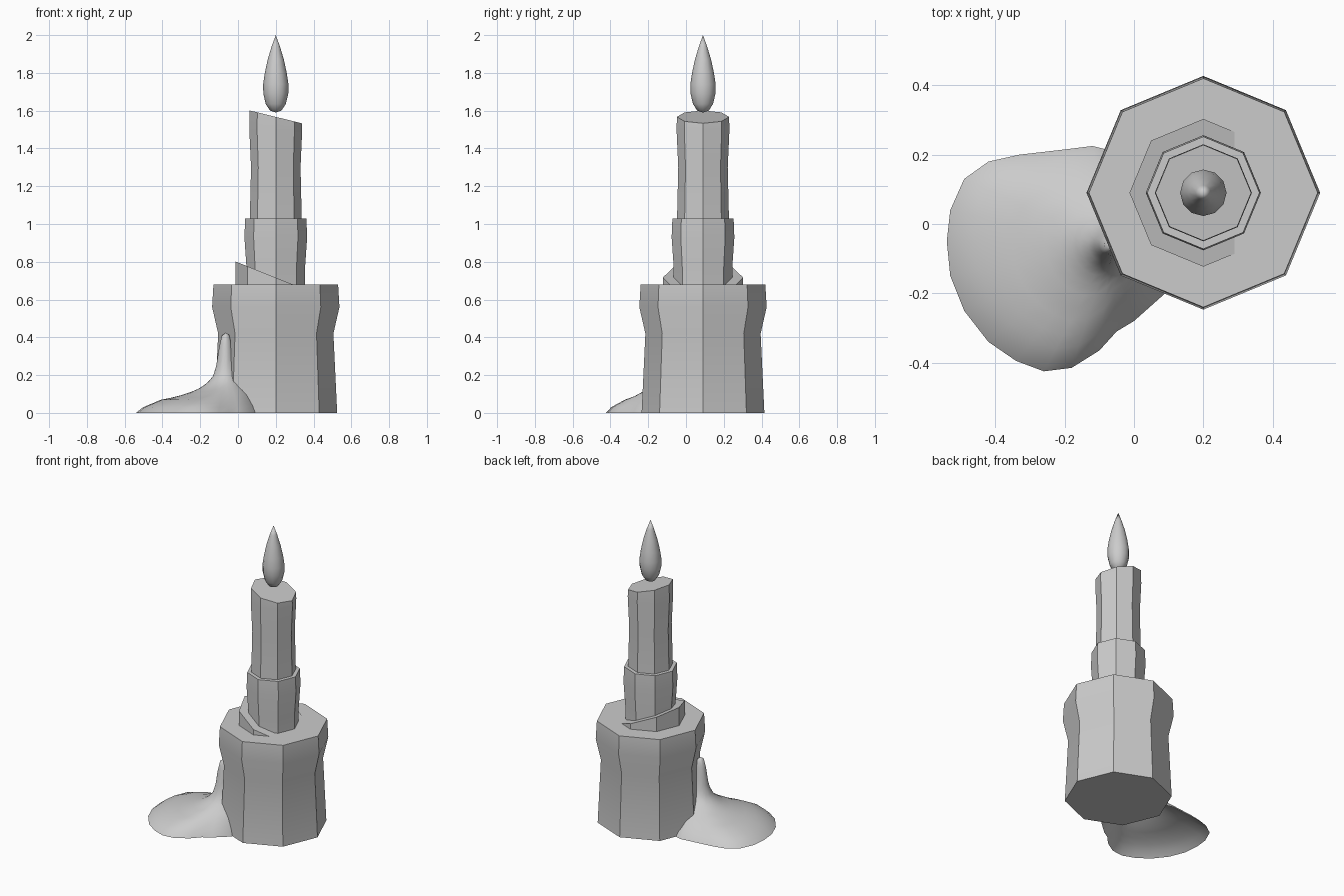
import bpy, bmesh, math
from mathutils import Vector

cube = bpy.data.objects.get("Cube")
if cube:
    bpy.data.objects.remove(cube, do_unlink=True)

CX, CY = 0.2, 0.09  # candle axis

wax = bpy.data.materials.new("grey_wax")
wax.use_nodes = True
wax.diffuse_color = (0.6, 0.6, 0.6, 1)
wax.node_tree.nodes["Principled BSDF"].inputs["Base Color"].default_value = (0.6, 0.6, 0.6, 1)


def loft(name, rings, angle, cap_start=True, cap_end=True):
    """Skin a stack of point rings, then shade smooth below the given angle."""
    bm = bmesh.new()
    loops = [[bm.verts.new(p) for p in ring] for ring in rings]
    n = len(loops[0])
    for low, high in zip(loops, loops[1:]):
        for i in range(n):
            j = (i + 1) % n
            bm.faces.new((low[i], low[j], high[j], high[i]))
    if cap_start:
        bm.faces.new(loops[0][::-1])
    if cap_end:
        bm.faces.new(loops[-1])
    bmesh.ops.remove_doubles(bm, verts=bm.verts, dist=0.0005)
    mesh = bpy.data.meshes.new(name)
    bm.to_mesh(mesh)
    bm.free()
    mesh.materials.append(wax)
    obj = bpy.data.objects.new(name, mesh)
    bpy.context.collection.objects.link(obj)
    bpy.ops.object.select_all(action="DESELECT")
    obj.select_set(True)
    bpy.context.view_layer.objects.active = obj
    bpy.ops.object.shade_smooth_by_angle(angle=math.radians(angle))
    return obj


def turned(name, profile, sides=8, slope=0.0, angle=30):
    """Faceted column from (radius, height) pairs; slope tilts the top along x."""
    rings = []
    for k, (r, z) in enumerate(profile):
        tilt = slope if k == len(profile) - 1 else 0
        ring = []
        for i in range(sides):
            a = math.tau * i / sides
            dx = r * math.cos(a)
            ring.append((CX + dx, CY + r * math.sin(a), z - tilt * dx))
        rings.append(ring)
    return loft(name, rings, angle)


def lerp(table, x):
    """Piecewise linear lookup."""
    for (x0, y0), (x1, y1) in zip(table, table[1:]):
        if x <= x1:
            return y0 + (y1 - y0) * (x - x0) / (x1 - x0)
    return table[-1][1]


# Candle tiers, widest at the bottom
turned("base_tier", [(0.325, 0), (0.305, 0.42), (0.337, 0.56), (0.33, 0.68)])
turned("sloped_collar", [(0.213, 0.6), (0.213, 0.716)], slope=0.4)
turned("middle_tier", [(0.155, 0.66), (0.155, 0.77), (0.166, 0.93), (0.162, 1.03)])
turned("top_tier", [(0.138, 1.0), (0.131, 1.3), (0.14, 1.5), (0.138, 1.567)], slope=0.245)

# Flame
turned("flame", [(0.0001, 1.59), (0.03, 1.6), (0.053, 1.635), (0.066, 1.69), (0.067, 1.74),
                 (0.058, 1.8), (0.043, 1.87), (0.022, 1.94), (0.0001, 2.0)], sides=12, angle=60)

# Melted wax puddle rising into a drip against the side
outline = [(-0.54, -0.05), (-0.53, -0.15), (-0.49, -0.25), (-0.42, -0.34), (-0.34, -0.395),
           (-0.26, -0.425), (-0.18, -0.415), (-0.1, -0.365), (-0.05, -0.31), (0, -0.28),
           (0.09, -0.2), (0.1, -0.12), (0.08, 0), (0.02, 0.15), (-0.06, 0.21),
           (-0.12, 0.225), (-0.2, 0.215), (-0.33, 0.2), (-0.42, 0.18), (-0.49, 0.13),
           (-0.53, 0.04)]
puddle = [(0, 0.1), (0.5, 0.09), (0.72, 0.07), (0.92, 0.03), (1, 0)]
drip = [(0, 0.325), (0.02, 0.315), (0.035, 0.25), (0.045, 0.17), (0.065, 0.1),
        (0.1, 0.06), (0.16, 0.025), (0.25, 0)]
peak = Vector((-0.065, -0.06))
rings = []
for t in (1, 0.92, 0.82, 0.72, 0.6, 0.5, 0.4, 0.31, 0.24, 0.19, 0.14, 0.105, 0.075, 0.045, 0):
    ring = []
    for p in outline:
        d = (Vector(p) - peak) * t
        height = lerp(puddle, t) + lerp(drip, d.length) * min(1, (1 - t) * 4)
        ring.append((peak.x + d.x, peak.y + d.y, height))
    rings.append(ring)
loft("wax_puddle", rings, 180, cap_start=False, cap_end=False)
